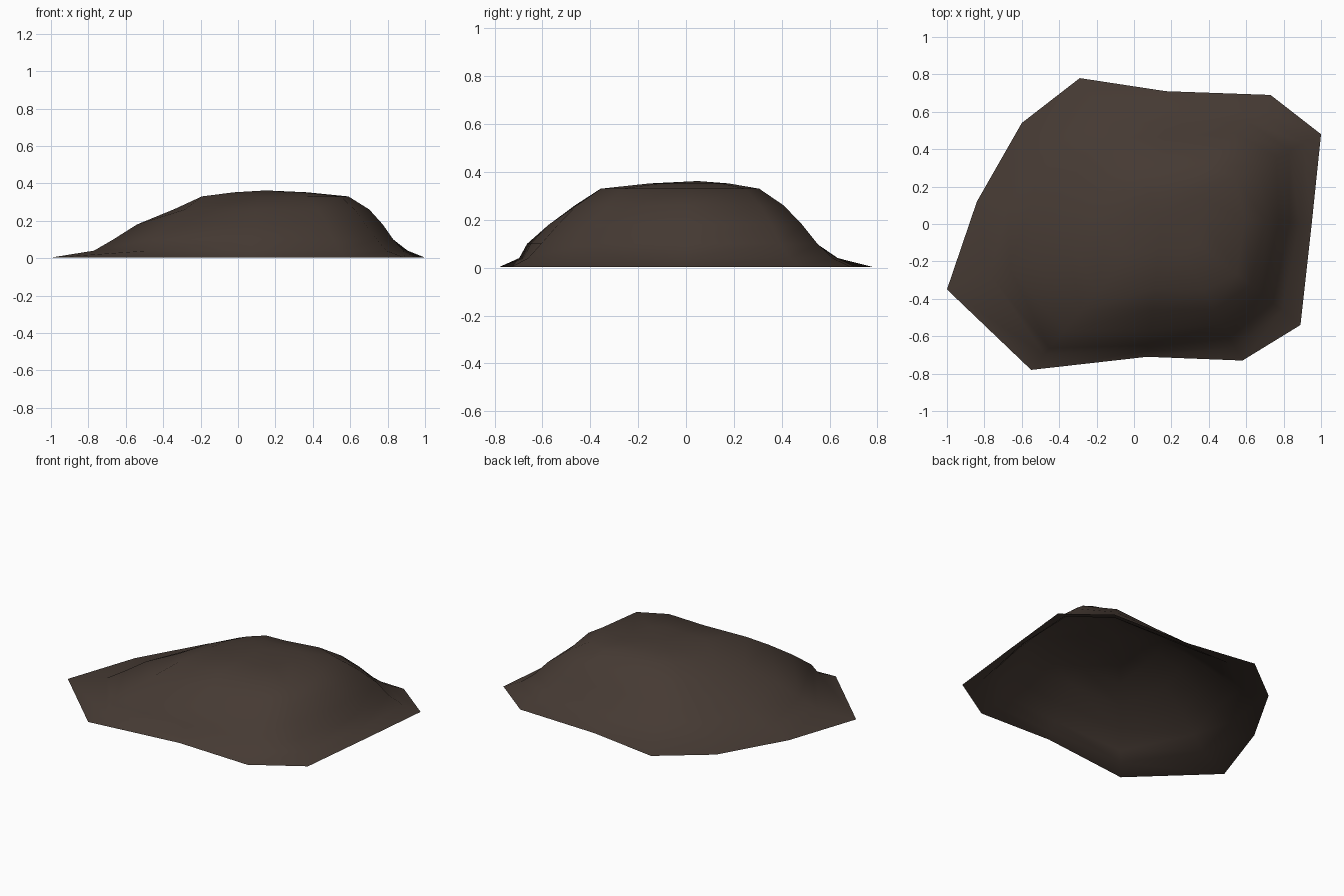
import bpy, bmesh

if "Cube" in bpy.data.objects:
    bpy.data.objects.remove(bpy.data.objects["Cube"])

# Earth colour
earth = bpy.data.materials.new("dark_brown_earth")
earth.diffuse_color = (0.060, 0.042, 0.033, 1)
earth.use_nodes = True
earth.node_tree.nodes["Principled BSDF"].inputs["Base Color"].default_value = earth.diffuse_color

PEAK = (0.15, 0.05)
LEVELS = [0.04, 0.10, 0.18, 0.26, 0.33]      # contour heights

# Rim corner, then how far out from the peak each contour lies in that direction
SPOKES = [
    ((1.00, 0.48), (0.89, 0.80, 0.72, 0.60, 0.46)),
    ((0.73, 0.69), (0.88, 0.78, 0.68, 0.56, 0.40)),
    ((0.17, 0.71), (0.88, 0.74, 0.63, 0.50, 0.33)),
    ((-0.29, 0.78), (0.80, 0.68, 0.56, 0.44, 0.29)),
    ((-0.60, 0.54), (0.82, 0.70, 0.57, 0.44, 0.28)),
    ((-0.84, 0.12), (0.83, 0.71, 0.58, 0.44, 0.28)),
    ((-1.00, -0.35), (0.80, 0.71, 0.60, 0.43, 0.26)),
    ((-0.55, -0.78), (0.90, 0.86, 0.75, 0.62, 0.49)),
    ((0.07, -0.71), (0.96, 0.92, 0.82, 0.67, 0.52)),
    ((0.58, -0.73), (0.91, 0.84, 0.75, 0.65, 0.52)),
    ((0.89, -0.54), (0.87, 0.80, 0.72, 0.64, 0.54)),
    ((0.95, 0.00), (0.92, 0.85, 0.78, 0.69, 0.55)),
]

# Mound: open shell of contour rings closed by a gently domed crown
bm = bmesh.new()


def ring_point(corner, t, z):
    x, y = (p + (c - p) * t for p, c in zip(PEAK, corner))
    return bm.verts.new((x, y, z))


rings = [[ring_point(c, 1, 0.003) for c, _ in SPOKES]]
for i, z in enumerate(LEVELS):
    rings.append([ring_point(c, ts[i], z) for c, ts in SPOKES])
rings.append([ring_point(c, ts[-1] * 0.5, 0.352) for c, ts in SPOKES])
top = bm.verts.new((*PEAK, 0.362))

n = len(SPOKES)
for lower, upper in zip(rings, rings[1:]):
    for i in range(n):
        j = (i + 1) % n
        bm.faces.new((lower[i], lower[j], upper[j], upper[i]))
for i in range(n):
    bm.faces.new((rings[-1][i], rings[-1][(i + 1) % n], top))
for f in bm.faces:
    f.smooth = True
bmesh.ops.recalc_face_normals(bm, faces=bm.faces)
if top.normal.z < 0 or top.link_faces[0].normal.z < 0:
    bmesh.ops.reverse_faces(bm, faces=bm.faces)

mesh = bpy.data.meshes.new("earth_mound")
bm.to_mesh(mesh)
bm.free()
mesh.materials.append(earth)
mound = bpy.data.objects.new("earth_mound", mesh)
bpy.context.collection.objects.link(mound)
